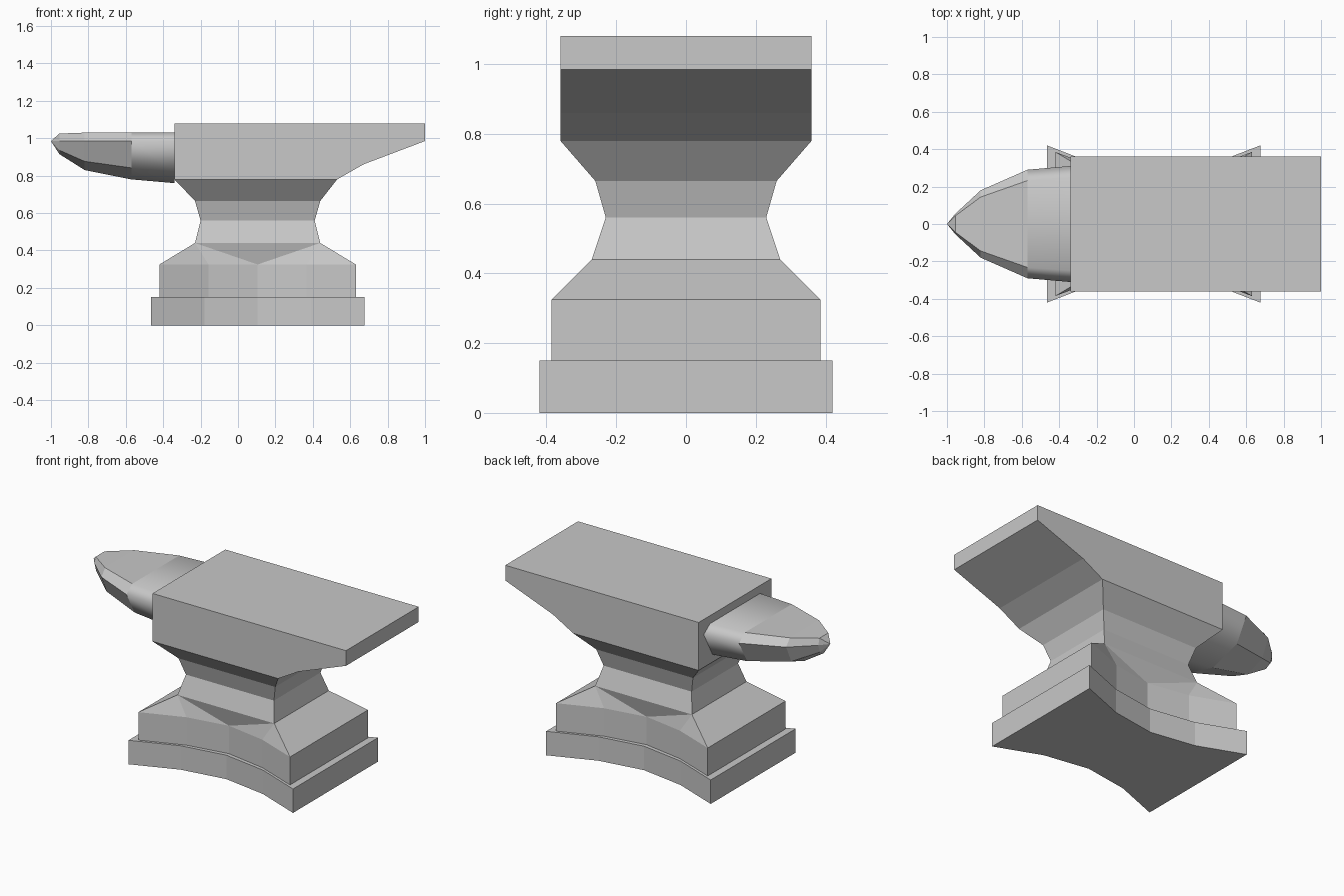
import bpy
import bmesh

if "Cube" in bpy.data.objects:
    bpy.data.objects.remove(bpy.data.objects["Cube"], do_unlink=True)

iron = bpy.data.materials.new("grey_iron")
iron.use_nodes = True
iron.diffuse_color = (0.58, 0.58, 0.58, 1)
iron.node_tree.nodes["Principled BSDF"].inputs["Base Color"].default_value = iron.diffuse_color


def finish(name, bm):
    """Turn a bmesh into a named object with clean normals."""
    bmesh.ops.recalc_face_normals(bm, faces=bm.faces)
    mesh = bpy.data.meshes.new(name)
    bm.to_mesh(mesh)
    bm.free()
    mesh.materials.append(iron)
    obj = bpy.data.objects.new(name, mesh)
    bpy.context.collection.objects.link(obj)
    return obj


def loft(rings, cap_start=True, cap_end=True):
    """Bridge equal-length rings of points; return the bmesh and its vertex rings."""
    bm = bmesh.new()
    vr = [[bm.verts.new(p) for p in ring] for ring in rings]
    n = len(vr[0])
    for a, b in zip(vr, vr[1:]):
        for i in range(n):
            j = (i + 1) % n
            bm.faces.new((a[i], a[j], b[j], b[i]))
    if cap_start:
        bm.faces.new(vr[0][::-1])
    if cap_end:
        bm.faces.new(vr[-1])
    return bm, vr


def rectangle(x0, x1, y, z):
    return [(x0, -y, z), (x1, -y, z), (x1, y, z), (x0, y, z)]


def scooped(x0, x1, ys, z):
    """Outline whose long front and back sides curve inward; ys = corner, quarter, middle."""
    depth = [ys[0], ys[1], ys[2], ys[1], ys[0]]
    front = [(x0 + (x1 - x0) * i / 4, -d, z) for i, d in enumerate(depth)]
    return front + [(x, -y, z) for x, y, z in reversed(front)]


# Working face with the stepped underside of the heel
profile = [(-0.34, 1.08), (1, 1.08), (1, 0.985), (0.67, 0.86), (0.53, 0.78), (-0.34, 0.78)]
bm, _ = loft([[(x, y, z) for x, z in profile] for y in (-0.36, 0.36)])
finish("face_block", bm)

# Pinched waist
bm, _ = loft([
    rectangle(-0.23, 0.44, 0.27, 0.44),
    rectangle(-0.20, 0.41, 0.23, 0.56),
    rectangle(-0.23, 0.44, 0.26, 0.665),
    rectangle(-0.34, 0.53, 0.36, 0.78),
], False, False)
finish("waist", bm)

# Upper foot, fanned up to the foot of the waist
foot = (0.385, 0.285, 0.24)
bm, rings = loft([scooped(-0.42, 0.63, foot, z) for z in (0.15, 0.325)], True, False)
p = rings[1]
top = [bm.verts.new(c) for c in rectangle(-0.23, 0.44, 0.27, 0.44)]
for side, a, b in ((p[:5], top[0], top[1]), (p[5:], top[2], top[3])):
    for i in range(2):
        bm.faces.new((side[i], side[i + 1], a))
        bm.faces.new((side[i + 2], side[i + 3], b))
    bm.faces.new((side[2], b, a))
bm.faces.new((p[4], p[5], top[2], top[1]))
bm.faces.new((p[9], p[0], top[0], top[3]))
finish("foot", bm)

# Plinth
bm, _ = loft([scooped(-0.465, 0.675, (0.42, 0.31, 0.265), z) for z in (0, 0.15)])
finish("plinth", bm)


# Horn: flat on top, rounded below, tapering to a point
def horn_section(x, w, top_z, low_z):
    mid = 0.985
    half = [(0.8 * w, top_z), (w, mid), (0.72 * w, mid - 0.7 * (mid - low_z))]
    left = [(x, y, z) for y, z in half]
    right = [(x, -y, z) for y, z in reversed(half)]
    return left + [(x, 0, low_z)] + right


bm, rings = loft([
    horn_section(-0.34, 0.31, 1.03, 0.76),
    horn_section(-0.57, 0.29, 1.03, 0.78),
    horn_section(-0.82, 0.18, 1.03, 0.83),
    horn_section(-0.955, 0.055, 1.025, 0.915),
], True, False)
tip = bm.verts.new((-1, 0, 0.985))
end = rings[-1]
for i in range(len(end)):
    bm.faces.new((end[i], end[(i + 1) % len(end)], tip))
for f in bm.faces:
    xs = [v.co.x for v in f.verts]
    f.smooth = min(xs) > -0.6 and max(xs) - min(xs) > 0.1
finish("horn", bm)
